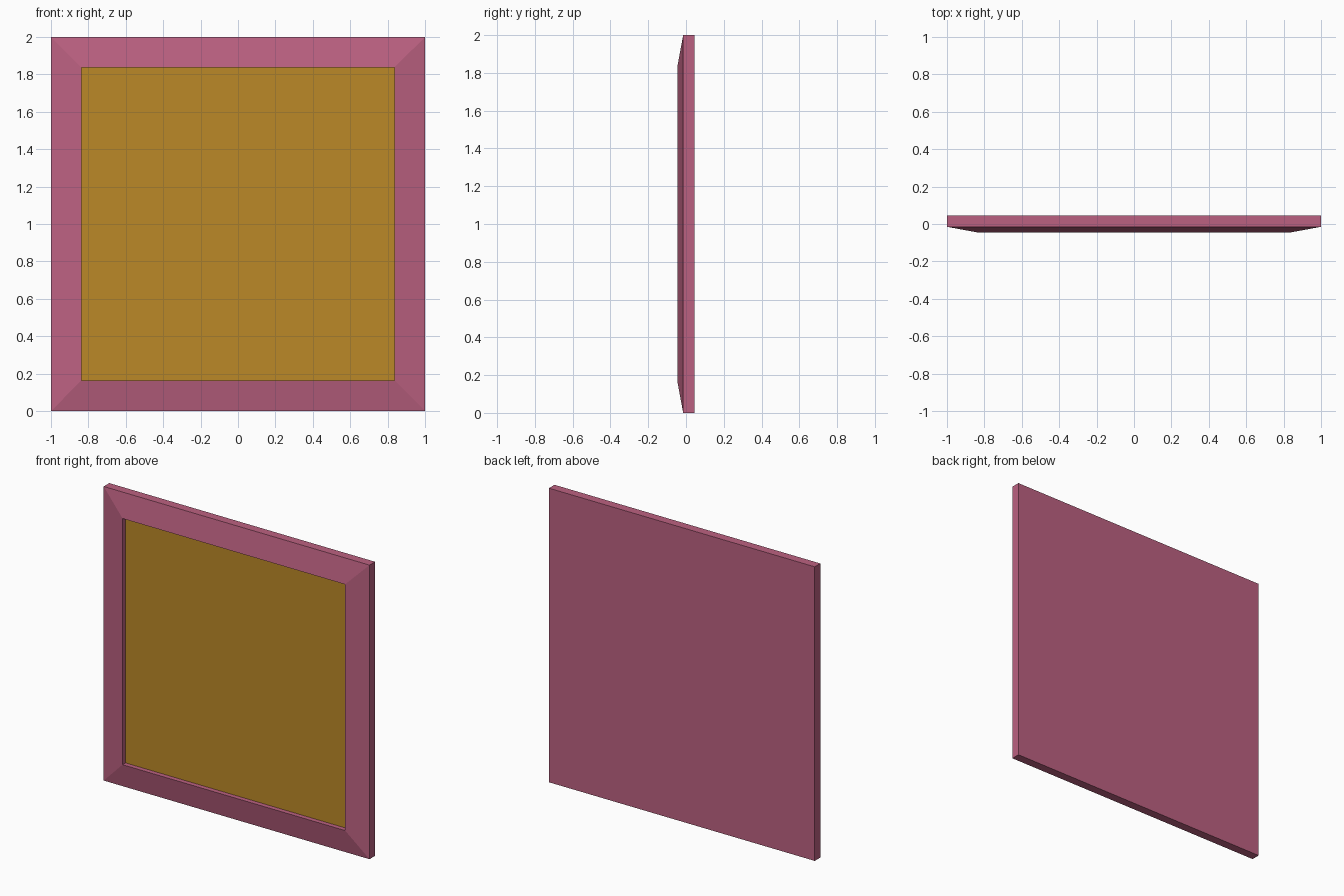
import bpy, bmesh

if "Cube" in bpy.data.objects:
    bpy.data.objects.remove(bpy.data.objects["Cube"])

CENTRE_Z = 1.0


def material(name, colour):
    m = bpy.data.materials.new(name)
    m.diffuse_color = (*colour, 1)
    m.use_nodes = True
    m.node_tree.nodes["Principled BSDF"].inputs["Base Color"].default_value = m.diffuse_color
    return m


def square_loft(name, rings, mat, cap_start=False, cap_end=False):
    """Bridge upright square rings given as (half_size, y)."""
    bm = bmesh.new()
    loops = [[bm.verts.new((sx * h, y, CENTRE_Z + sz * h))
              for sx, sz in ((-1, -1), (1, -1), (1, 1), (-1, 1))]
             for h, y in rings]
    for a, b in zip(loops, loops[1:]):
        for i in range(4):
            j = (i + 1) % 4
            bm.faces.new((a[j], a[i], b[i], b[j]))
    if cap_start:
        bm.faces.new(loops[0][::-1])
    if cap_end:
        bm.faces.new(loops[-1])
    mesh = bpy.data.meshes.new(name)
    bm.to_mesh(mesh)
    bm.free()
    mesh.materials.append(mat)
    obj = bpy.data.objects.new(name, mesh)
    bpy.context.collection.objects.link(obj)
    return obj


pink = material("frame_pink", (0.50, 0.12, 0.22))
gold = material("panel_gold", (0.50, 0.25, 0.02))

# Frame: flat back, outer edge, sloped border, recess wall
square_loft("frame", [(1.0, 0.045), (1.0, -0.015), (0.837, -0.045), (0.837, -0.013)],
            pink, cap_start=True)

# Recessed front panel
square_loft("panel", [(0.837, -0.013)], gold, cap_end=True)
